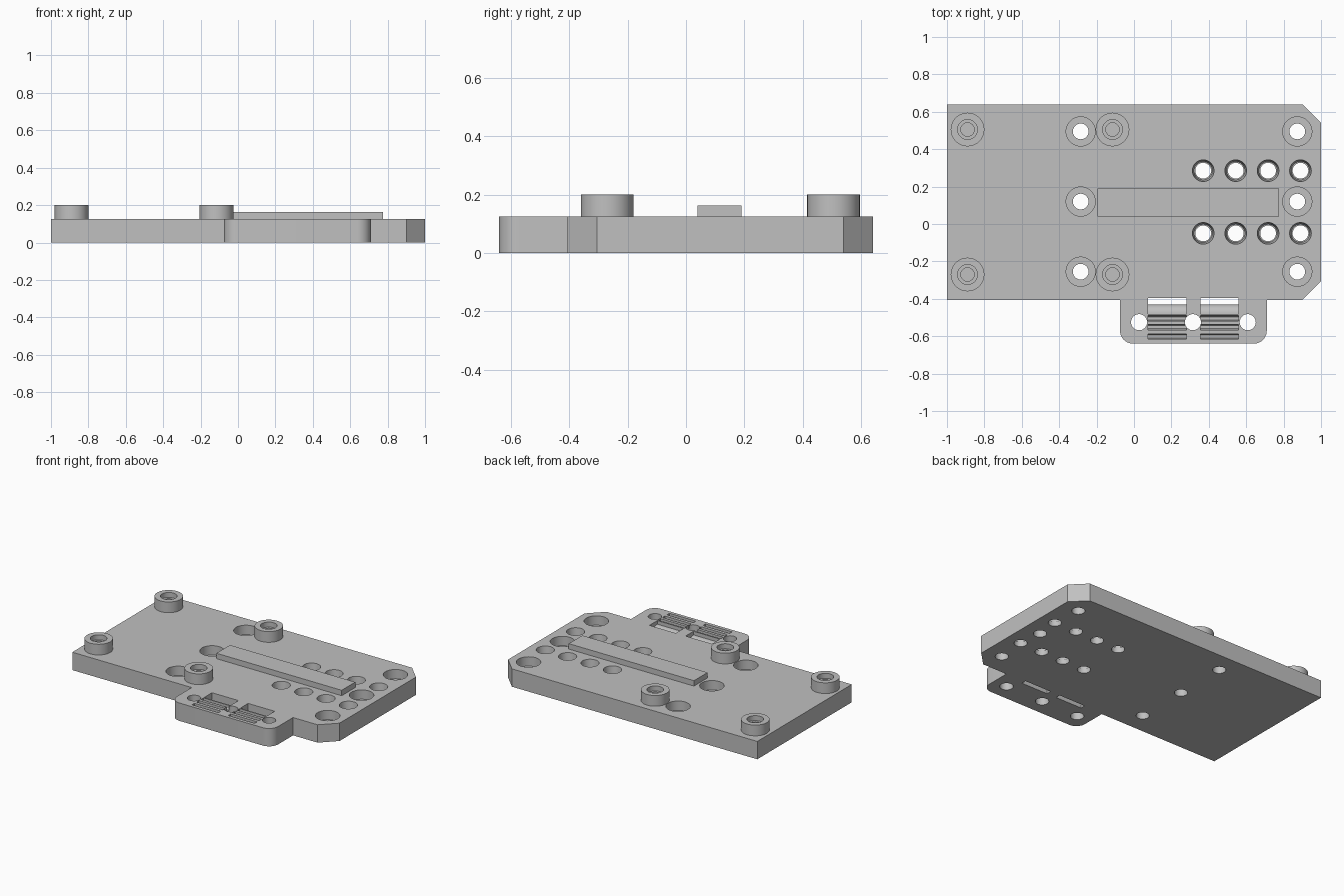
import bpy, bmesh
from math import sin, cos, pi, radians

cube = bpy.data.objects.get("Cube")
if cube:
    bpy.data.objects.remove(cube, do_unlink=True)

grey = bpy.data.materials.new("plain grey")
grey.use_nodes = True
GREY = (0.53, 0.53, 0.53, 1)
grey.diffuse_color = GREY
grey.node_tree.nodes["Principled BSDF"].inputs["Base Color"].default_value = GREY

TOP = 0.125      # top of the plate
BOSS_TOP = 0.2


def make_object(name, bm):
    bmesh.ops.recalc_face_normals(bm, faces=bm.faces)
    mesh = bpy.data.meshes.new(name)
    bm.to_mesh(mesh)
    bm.free()
    mesh.materials.append(grey)
    obj = bpy.data.objects.new(name, mesh)
    bpy.context.collection.objects.link(obj)
    return obj


def prism(bm, points, offset):
    """Extrude a closed outline of 3D points along an offset."""
    base = bm.faces.new([bm.verts.new(p) for p in points])
    new = bmesh.ops.extrude_face_region(bm, geom=[base], use_keep_orig=True)
    verts = [v for v in new["geom"] if isinstance(v, bmesh.types.BMVert)]
    bmesh.ops.translate(bm, verts=verts, vec=offset)


def lathe(bm, x, y, profile, steps=40):
    """Turn a profile of (radius, z) about a vertical axis and cap its ends."""
    rings = [[bm.verts.new((x + r * cos(2 * pi * i / steps),
                            y + r * sin(2 * pi * i / steps), z))
              for i in range(steps)] for r, z in profile]
    for a, b in zip(rings, rings[1:]):
        for i in range(steps):
            j = (i + 1) % steps
            bm.faces.new((a[i], a[j], b[j], b[i]))
    bm.faces.new(rings[0])
    bm.faces.new(rings[-1])


def arc(cx, cy, r, start, end, steps=10):
    angles = [radians(start + (end - start) * i / steps) for i in range(steps + 1)]
    return [(cx + r * cos(a), cy + r * sin(a)) for a in angles]


def smooth(obj):
    for poly in obj.data.polygons:
        poly.use_smooth = True
    obj.data.set_sharp_from_angle(angle=radians(30))


def cut(obj, cutter):
    mod = obj.modifiers.new("cut", "BOOLEAN")
    mod.operation = "DIFFERENCE"
    mod.solver = "EXACT"
    mod.object = cutter
    bpy.context.view_layer.update()
    graph = bpy.context.evaluated_depsgraph_get()
    mesh = bpy.data.meshes.new_from_object(obj.evaluated_get(graph))
    obj.modifiers.clear()
    obj.data = mesh
    bpy.data.objects.remove(cutter, do_unlink=True)


# Plate with clipped corners and a rounded front tab
R = 0.07
outline = [(-1, 0.64), (-1, -0.405), (-0.075, -0.405)]
outline += arc(-0.075 + R, -0.64 + R, R, 180, 270)
outline += arc(0.71 - R, -0.64 + R, R, 270, 360)
outline += [(0.71, -0.405), (0.9, -0.405), (1, -0.305), (1, 0.54), (0.9, 0.64)]
bm = bmesh.new()
prism(bm, [(x, y, 0) for x, y in outline], (0, 0, TOP))
plate = make_object("base_plate", bm)

# Screw holes
holes = bmesh.new()
HIGH, LOW = TOP + 0.02, -0.02
for x in (-0.285, 0.873):                       # counterbored
    for y in (-0.255, 0.12, 0.495):
        lathe(holes, x, y, [(0.042, LOW), (0.042, 0.06), (0.078, 0.06), (0.078, HIGH)])
for x in (0.37, 0.544, 0.717, 0.89):            # tapered seats
    for y in (-0.05, 0.285):
        lathe(holes, x, y, [(0.042, LOW), (0.042, 0.035), (0.049, 0.035),
                            (0.058, TOP), (0.058, HIGH)])
for x in (0.027, 0.315, 0.608):                 # tab
    lathe(holes, x, -0.525, [(0.043, LOW), (0.043, HIGH)])
bosses = [(x, y) for x in (-0.89, -0.115) for y in (-0.27, 0.505)]
for x, y in bosses:                             # blind pilots
    lathe(holes, x, y, [(0.036, 0.04), (0.036, HIGH)])
cut(plate, make_object("hole_cutter", holes))

# Belt slots with a curved lead-in, and tooth grooves
belt = bmesh.new()
WIDTH = 0.205
for x in (0.075, 0.355):
    ramp = [(y, z) for y, z in arc(-0.48, 0.05, 0.05, 0, 80, 8)]
    slot = [(-0.395, LOW), (-0.43, LOW)] + ramp + [(-0.482, 0.1), (-0.482, HIGH), (-0.395, HIGH)]
    prism(belt, [(x, y, z) for y, z in slot], (WIDTH, 0, 0))
    for y in (-0.504, -0.552, -0.602):
        groove = [(-0.014, HIGH), (-0.014, 0.105), (-0.008, 0.095),
                  (0.008, 0.095), (0.014, 0.105), (0.014, HIGH)]
        prism(belt, [(x, y + d, z) for d, z in groove], (WIDTH, 0, 0))
cut(plate, make_object("belt_cutter", belt))
smooth(plate)

# Raised rail
bm = bmesh.new()
prism(bm, [(-0.195, 0.04, TOP), (0.775, 0.04, TOP), (0.775, 0.19, TOP), (-0.195, 0.19, TOP)],
      (0, 0, 0.038))
make_object("raised_rail", bm)

# Standoff bosses with stepped bores
for n, (x, y) in enumerate(bosses, 1):
    bm = bmesh.new()
    lathe(bm, x, y, [(0.09, TOP), (0.09, BOSS_TOP)])
    boss = make_object(f"standoff_boss_{n}", bm)
    bore = bmesh.new()
    lathe(bore, x, y, [(0.036, 0.1), (0.036, 0.165), (0.053, 0.165), (0.053, BOSS_TOP + 0.02)])
    cut(boss, make_object("bore_cutter", bore))
    smooth(boss)
